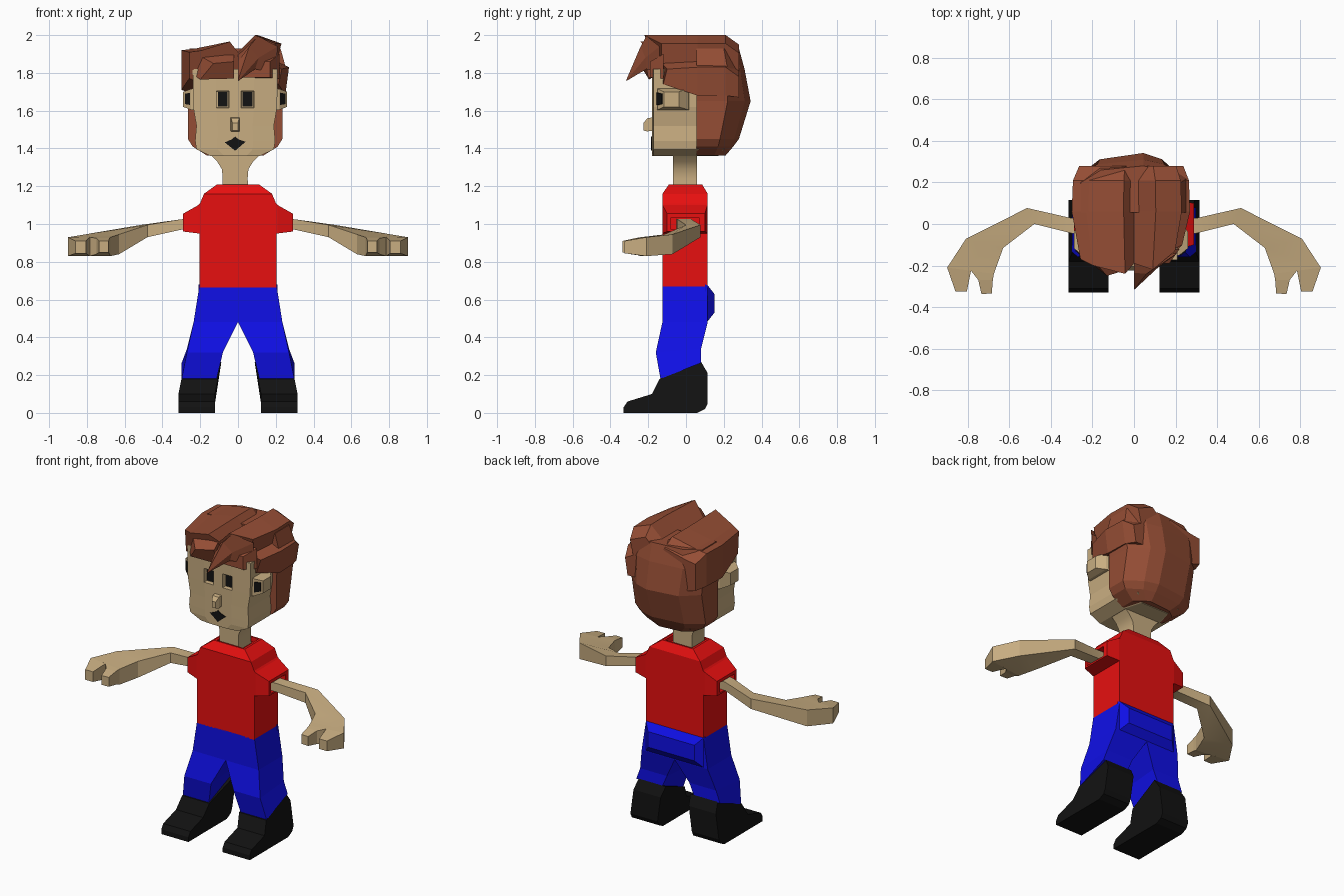
import bpy, bmesh

HX = -0.015  # head centre line


def material(name, rgb):
    m = bpy.data.materials.new(name)
    m.diffuse_color = (*rgb, 1)
    return m


SKIN = material("skin", (0.58, 0.42, 0.22))
HAIR = material("hair", (0.30, 0.075, 0.035))
RED = material("red", (0.8, 0.005, 0.005))
BLUE = material("blue", (0.005, 0.005, 0.8))
BLACK = material("black", (0.006, 0.006, 0.006))


def loft(name, rings, mat, mirror=False, x=0, smooth=False):
    """Skin equal-length rings of points and cap both ends."""
    bm = bmesh.new()
    vs = [[bm.verts.new(p) for p in r] for r in rings]
    n = len(rings[0])
    for a, b in zip(vs, vs[1:]):
        for i in range(n):
            j = (i + 1) % n
            bm.faces.new((a[i], a[j], b[j], b[i]))
    bm.faces.new(vs[0])
    bm.faces.new(vs[-1])
    bmesh.ops.remove_doubles(bm, verts=bm.verts, dist=0.0005)
    bmesh.ops.recalc_face_normals(bm, faces=bm.faces)
    me = bpy.data.meshes.new(name)
    bm.to_mesh(me)
    bm.free()
    me.materials.append(mat)
    ob = bpy.data.objects.new(name, me)
    bpy.context.collection.objects.link(ob)
    ob.location.x = x
    if mirror:
        ob.modifiers.new("Mirror", "MIRROR")
    if smooth:
        bpy.ops.object.select_all(action="DESELECT")
        bpy.context.view_layer.objects.active = ob
        ob.select_set(True)
        bpy.ops.object.shade_smooth_by_angle(angle=0.5)
    return ob


def zr(z, x0, x1, y0, y1, zb=None):
    """Rectangle across z; zb lifts the back edge."""
    zb = z if zb is None else zb
    return [(x0, y0, z), (x1, y0, z), (x1, y1, zb), (x0, y1, zb)]


def xr(x, y0, y1, z0, z1):
    return [(x, y0, z0), (x, y1, z0), (x, y1, z1), (x, y0, z1)]


def yr(y, x0, x1, z0, z1):
    return [(x0, y, z0), (x1, y, z0), (x1, y, z1), (x0, y, z1)]


# Shirt with a sunken collar, and hollow sleeves
loft("shirt", [zr(z, -w, w, a, b) for z, w, a, b in (
    (0.665, .205, -.125, .115), (1.1, .205, -.125, .115), (1.16, .18, -.125, .115),
    (1.21, .11, -.09, .085), (1.21, .095, -.08, .075), (1.18, .09, -.08, .075))], RED)
loft("sleeve", [xr(.19, -.124, .114, .95, 1.12), xr(.21, -.124, .114, .95, 1.1),
                xr(.29, -.10, .10, .96, 1.055), xr(.29, -.08, .07, .97, 1.035),
                xr(.25, -.08, .07, .97, 1.035)], RED, True)

# Trousers
loft("trouser_leg", [zr(.67, 0, .205, -.125, .115), zr(.48, 0, .235, -.125, .115),
                     zr(.32, .08, .27, -.16, .08, .34),
                     zr(.18, .113, .298, -.135, .08, .265)], BLUE, True)
loft("trouser_seat", [yr(.10, 0, .21, .48, .68), yr(.115, 0, .205, .485, .675),
                      yr(.15, 0, .165, .53, .63)], BLUE, True)

# Boots: side profile swept across the width, leaning in at the ankle
boot = [(-.33, 0), (-.33, .03), (-.31, .06), (-.18, .10), (-.14, .18), (.08, .27),
        (.115, .21), (.115, .05), (.10, .02), (.06, 0)]
lean = lambda z: max(0, z - .1) * .2
loft("boot", [[(x - lean(z), y, z) for y, z in boot] for x in (.122, .315)], BLACK, True)


# Arms: each ring runs from a back point to a front point
def ar(b, f, z0, z1):
    return [(*b, z0), (*f, z0), (*f, z1), (*b, z1)]


loft("arm", [ar((.24, .028), (.24, -.05), .975, 1.028), ar((.30, .028), (.30, -.045), .97, 1.025),
             ar((.515, .077), (.48, 0), .93, .995), ar((.81, -.072), (.63, -.115), .84, .945),
             ar((.90, -.21), (.675, -.24), .83, .93)], SKIN, True, smooth=True)
loft("finger", [ar((.90, -.21), (.785, -.225), .83, .93),
                ar((.86, -.325), (.805, -.325), .845, .91)], SKIN, True)
loft("thumb", [ar((.785, -.225), (.675, -.24), .83, .93), ar((.75, -.27), (.68, -.27), .84, .925),
               ar((.735, -.337), (.685, -.335), .85, .91)], SKIN, True)

# Neck flaring into the jaw
loft("neck", [zr(z, -w, w, -.07, .057) for z, w in (
    (1.18, .07), (1.24, .066), (1.29, .07), (1.33, .095), (1.365, .13))], SKIN, x=HX, smooth=True)


# Head
def face(z, w, b):
    return [(-w, -.172, z), (-w * .45, -.18, z), (w * .45, -.18, z), (w, -.172, z),
            (w, .06, z), (w * .75, b, z), (-w * .75, b, z), (-w, .06, z)]


head = loft("head", [face(*r) for r in (
    (1.36, .13, .17), (1.395, .205, .2), (1.44, .212, .22), (1.52, .205, .24),
    (1.62, .222, .25), (1.82, .225, .25))], SKIN, x=HX)

# Eye sockets cut into the face, dark pupils inside
socket = loft("socket_cutter", [yr(-.25, .026, .106, 1.608, 1.712), yr(-.155, .034, .098, 1.618, 1.702)],
              SKIN, True, HX)
socket.hide_render = True
socket.display_type = "WIRE"
cut = head.modifiers.new("Sockets", "BOOLEAN")
cut.operation, cut.object, cut.solver = "DIFFERENCE", socket, "EXACT"
loft("pupil", [yr(-.15, .04, .092, 1.622, 1.698), yr(-.16, .04, .092, 1.622, 1.698)], BLACK, True, HX)

# Ears with dark front openings
loft("ear", [xr(.20, -.155, .025, 1.60, 1.72), xr(.235, -.15, .01, 1.605, 1.715),
             xr(.275, -.117, -.037, 1.62, 1.70)], SKIN, True, HX)
loft("ear_opening", [[(.238, y, 1.63), (.266, y + .024, 1.635), (.266, y + .024, 1.69), (.238, y, 1.695)]
                     for y in (-.155, -.14)], BLACK, True, HX)

# Nose and mouth
loft("nose", [yr(-.17, -.024, .024, 1.495, 1.565), yr(-.205, -.022, .022, 1.49, 1.56),
              yr(-.225, -.014, .014, 1.495, 1.535)], SKIN, x=HX)
loft("mouth", [[(-.055, y, 1.432), (0, y, 1.388), (.055, y, 1.435), (.018, y, 1.448),
                (0, y, 1.463), (-.018, y, 1.448)] for y in (-.17, -.184)], BLACK, x=HX)


# Back of the hair, wrapped around the skull
def nape(z, w, side, back):
    mid = side + (back - side) * .75
    return [(-w, .055, z), (w, .055, z), (w, side, z), (w * .6, mid, z), (.06, back, z),
            (-w * .6, mid, z), (-w, side, z)]


loft("hair_back", [nape(*r) for r in (
    (1.363, .15, .15, .21), (1.41, .225, .17, .25), (1.45, .25, .18, .28), (1.65, .25, .22, .342),
    (1.82, .27, .22, .31), (1.93, .24, .20, .28))], HAIR, x=HX)

# Swept top of the hair: ridged front profile carried backwards
crest = [(-.25, 1.765), (-.30, 1.78), (-.30, 1.92), (-.23, 1.928), (-.05, 1.965), (0, 1.91),
         (.105, 2.0), (.23, 1.955), (.205, 1.86), (.27, 1.83), (.25, 1.75)]
front = [-.15, -.16, -.17, -.20, -.24, -.19, -.22, -.13, -.13, -.10, -.12]


def crest_ring(y, s, drop, sag=0):
    return [(x * s, y, z - drop - (sag if z < 1.79 else 0)) for x, z in crest]


loft("hair_top", [[(x * .86, y, z - (0 if 3 < i < 8 else .01)) for i, ((x, z), y) in enumerate(zip(crest, front))],
                  crest_ring(.06, 1, 0, .07), crest_ring(.21, .98, 0, .07),
                  crest_ring(.28, .88, .05, .03)], HAIR)

# Fringe: left lobe and pointed right tuft
loft("fringe", [[(-.25, -.14, 1.80), (-.02, -.15, 1.80), (-.02, -.17, 1.90), (-.22, -.15, 1.90)],
                [(-.20, -.195, 1.765), (-.02, -.20, 1.77), (-.02, -.215, 1.86), (-.13, -.25, 1.85)]], HAIR)
loft("fringe_right", [yr(-.12, 0, .22, 1.77, 1.90), yr(-.19, 0, .17, 1.775, 1.86)], HAIR)
tip = (0, -.315, 1.757)
loft("tuft", [[(0, -.17, 1.90), (.20, -.14, 1.80), (.21, -.14, 1.94), (.105, -.21, 1.995)],
              [(.0, -.235, 1.86), (.09, -.21, 1.82), (.11, -.215, 1.88), (.06, -.24, 1.94)],
              [tip, (.004, -.312, 1.759), (.004, -.314, 1.762), (.001, -.316, 1.763)]], HAIR)
